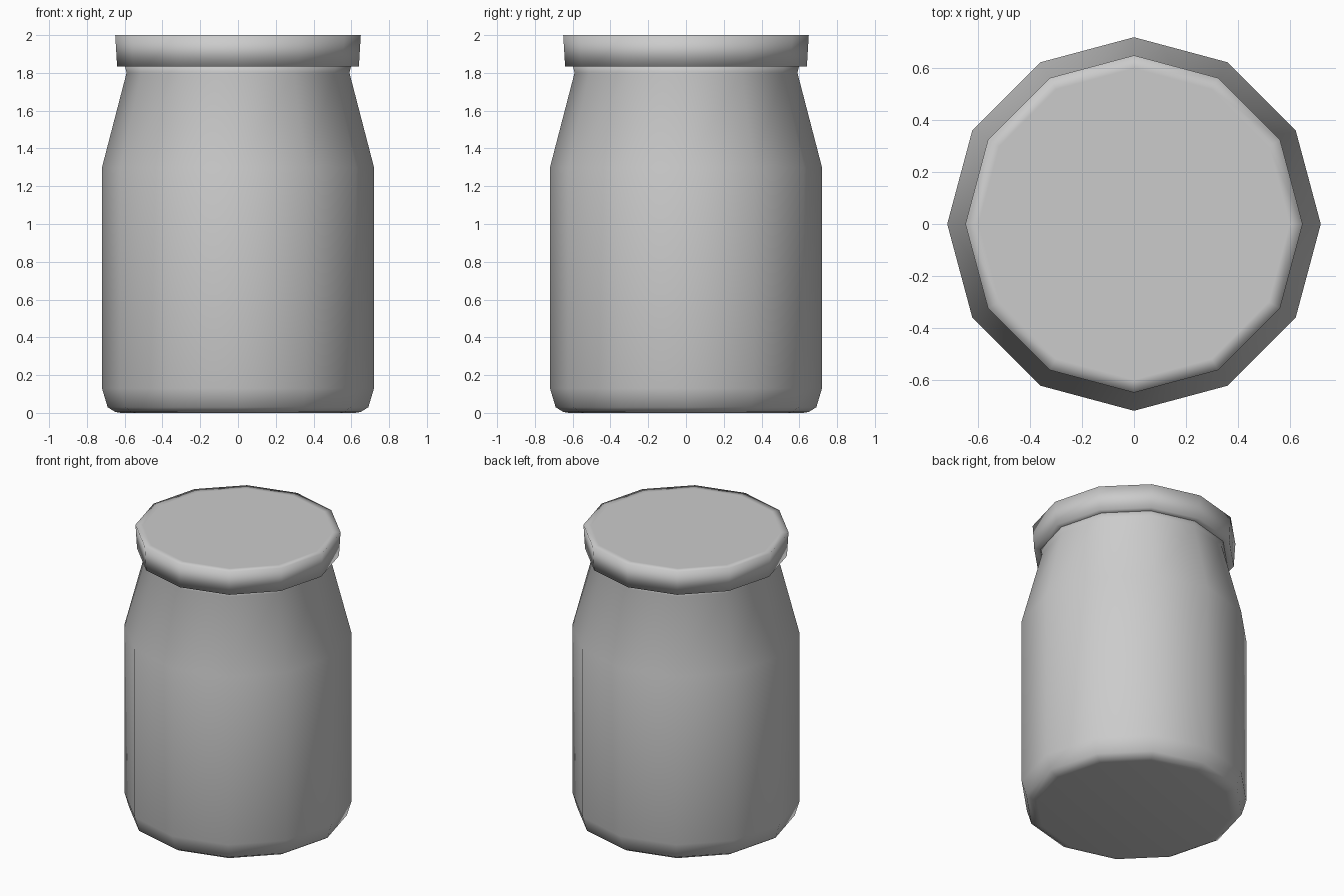
import bpy
import bmesh
from math import cos, sin, tau

SIDES = 12

cube = bpy.data.objects.get("Cube")
if cube:
    bpy.data.objects.remove(cube, do_unlink=True)

grey = bpy.data.materials.new("light_grey")
grey.use_nodes = True
grey.diffuse_color = (0.6, 0.6, 0.6, 1)
grey.node_tree.nodes["Principled BSDF"].inputs["Base Color"].default_value = (0.6, 0.6, 0.6, 1)


def turned_part(name, profile):
    """Closed, smooth, twelve-sided solid from (radius, height) points, bottom to top."""
    bm = bmesh.new()
    rings = [[bm.verts.new((r * cos(tau * i / SIDES), r * sin(tau * i / SIDES), z))
              for i in range(SIDES)] for r, z in profile]
    for low, high in zip(rings, rings[1:]):
        for i in range(SIDES):
            j = (i + 1) % SIDES
            bm.faces.new((low[i], low[j], high[j], high[i]))
    bm.faces.new(rings[0][::-1])
    bm.faces.new(rings[-1])
    for face in bm.faces:
        face.smooth = True
    mesh = bpy.data.meshes.new(name)
    bm.to_mesh(mesh)
    bm.free()
    mesh.materials.append(grey)
    obj = bpy.data.objects.new(name, mesh)
    bpy.context.collection.objects.link(obj)
    return obj


# Jar body with rounded foot, straight wall, sloping shoulder and flared neck
turned_part("jar_body", [(0.62, 0), (0.65, 0.005), (0.69, 0.03), (0.72, 0.13),
                         (0.72, 1.30), (0.59, 1.80), (0.60, 1.84)])

# Lid with a slightly tapered rim and a flat top
turned_part("lid", [(0.58, 1.835), (0.64, 1.835), (0.65, 2.0), (0.60, 2.0)])
